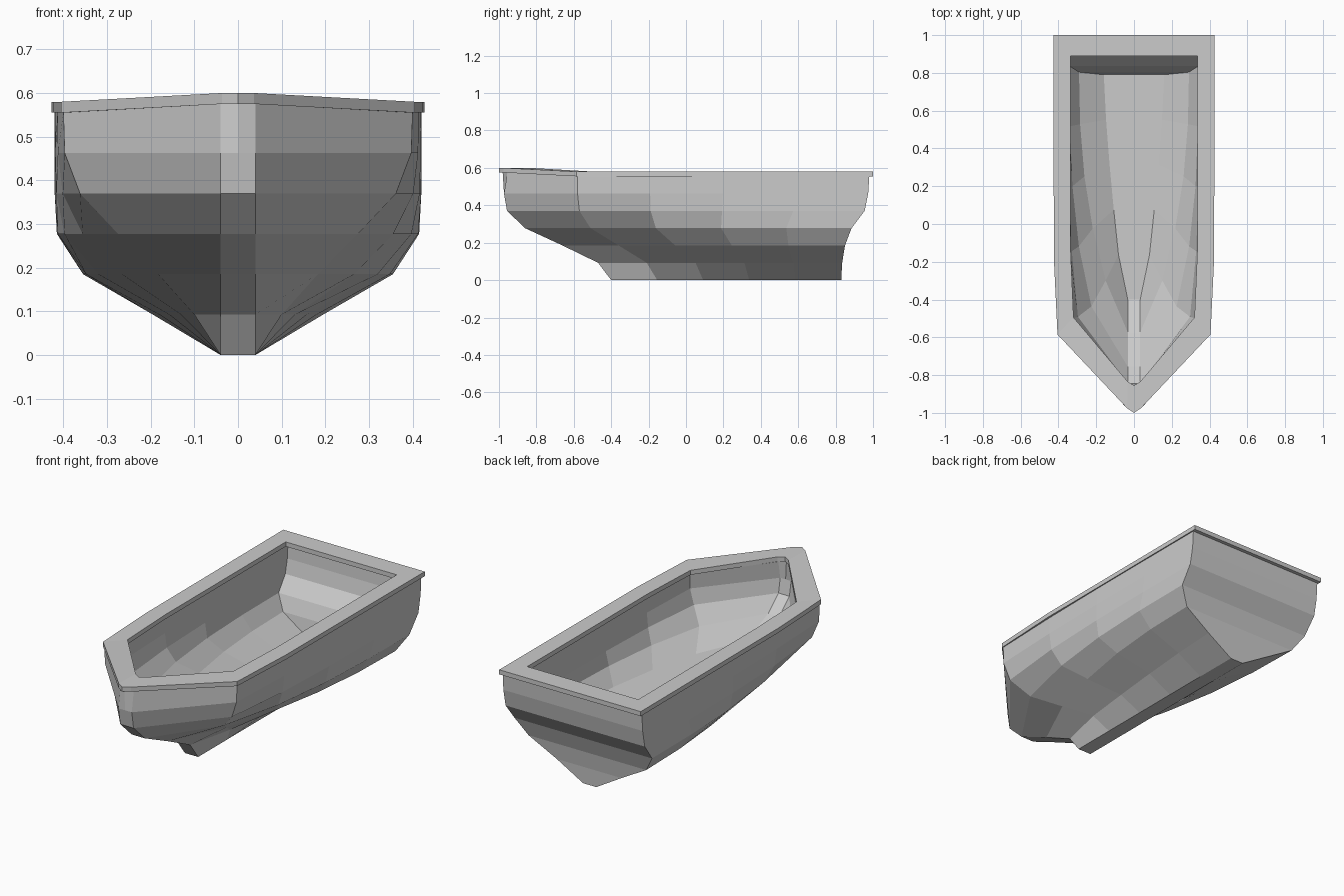
import bpy, bmesh

if "Cube" in bpy.data.objects:
    bpy.data.objects.remove(bpy.data.objects["Cube"])

# Horizontal sections of the hull:
# z, bow y, shoulder y, stern y, shoulder half width, stern half width, fullness
LEVELS = [
    (0.000, -0.40, -0.154, 0.83, 0.04, 0.04, 1),
    (0.0925, -0.47, -0.21, 0.835, 0.10, 0.195, 1.35),
    (0.185, -0.66, -0.36, 0.85, 0.183, 0.355, 2.3),
    (0.2775, -0.86, -0.51, 0.885, 0.275, 0.415, 3),
    (0.370, -0.957, -0.57, 0.955, 0.362, 0.42, 4),
    (0.4625, -0.973, -0.58, 0.974, 0.397, 0.42, 4),
    (0.555, -0.955, -0.58, 0.98, 0.40, 0.42, 4),
]


def mirrored(half):
    """Closed loop from a half outline whose first point is on the centre line."""
    return half + [(-x, y, z) for x, y, z in reversed(half[1:])]


def section(z, bow, shoulder, stern, w0, w1, power, top=False):
    lift, tip = (0.02, 0.025) if top else (0, 0)
    half = [(0, bow - tip, z + lift), (0.04, bow, z + lift)]
    for i in range(5):
        t = i / 4
        w = w0 + (w1 - w0) * (1 - (1 - t) ** power)
        half.append((w, shoulder + (stern - shoulder) * t, z))
    return mirrored(half)


def rim_loop(tip, nose, shoulder, stern, mid_w, z):
    """Gunwale outline; the bow points sit slightly higher."""
    half = [(0, tip, z + 0.02), (*nose, z + 0.02), (*shoulder, z)]
    for i in range(1, 5):
        t = i / 4
        w = mid_w + (stern[0] - mid_w) * (i - 1) / 3
        half.append((w, shoulder[1] + (stern[1] - shoulder[1]) * t, z))
    return mirrored(half)


def shrunk(loop):
    """Inner skin: the outer section scaled towards the top of the hull."""
    return [(x * 0.82, y * 0.912 + 0.0287, 0.555 + (z - 0.555) * 0.84) for x, y, z in loop]


def loft(name, loops):
    bm = bmesh.new()
    rings = [[bm.verts.new(p) for p in loop] for loop in loops]
    for a, b in zip(rings, rings[1:]):
        n = len(a)
        for i in range(n):
            j = (i + 1) % n
            bm.faces.new((a[i], a[j], b[j], b[i]))
    bm.faces.new(rings[0])
    bm.faces.new(rings[-1])
    bmesh.ops.recalc_face_normals(bm, faces=bm.faces)
    mesh = bpy.data.meshes.new(name)
    bm.to_mesh(mesh)
    bm.free()
    obj = bpy.data.objects.new(name, mesh)
    bpy.context.collection.objects.link(obj)


# Outer skin from the keel up, inner skin from the floor up
outer = [section(*lv, top=(i == 6)) for i, lv in enumerate(LEVELS)]
inner = [shrunk(loop) for loop in outer[1:]]

# Gunwale: flat rim overhanging the hull on both sides
rim_out = (-1, (0.037, -0.975), (0.405, -0.585), (0.427, 1), 0.424)
rim_in = (-0.855, (0.033, -0.835), (0.32, -0.495), (0.335, 0.89), 0.335)
gunwale = [rim_loop(*rim_out, 0.555), rim_loop(*rim_out, 0.58),
           rim_loop(*rim_in, 0.58), rim_loop(*rim_in, 0.555)]

# One continuous shell: outside, over the gunwale, down the inside to the floor
loft("boat_hull", outer + gunwale + inner[::-1])
